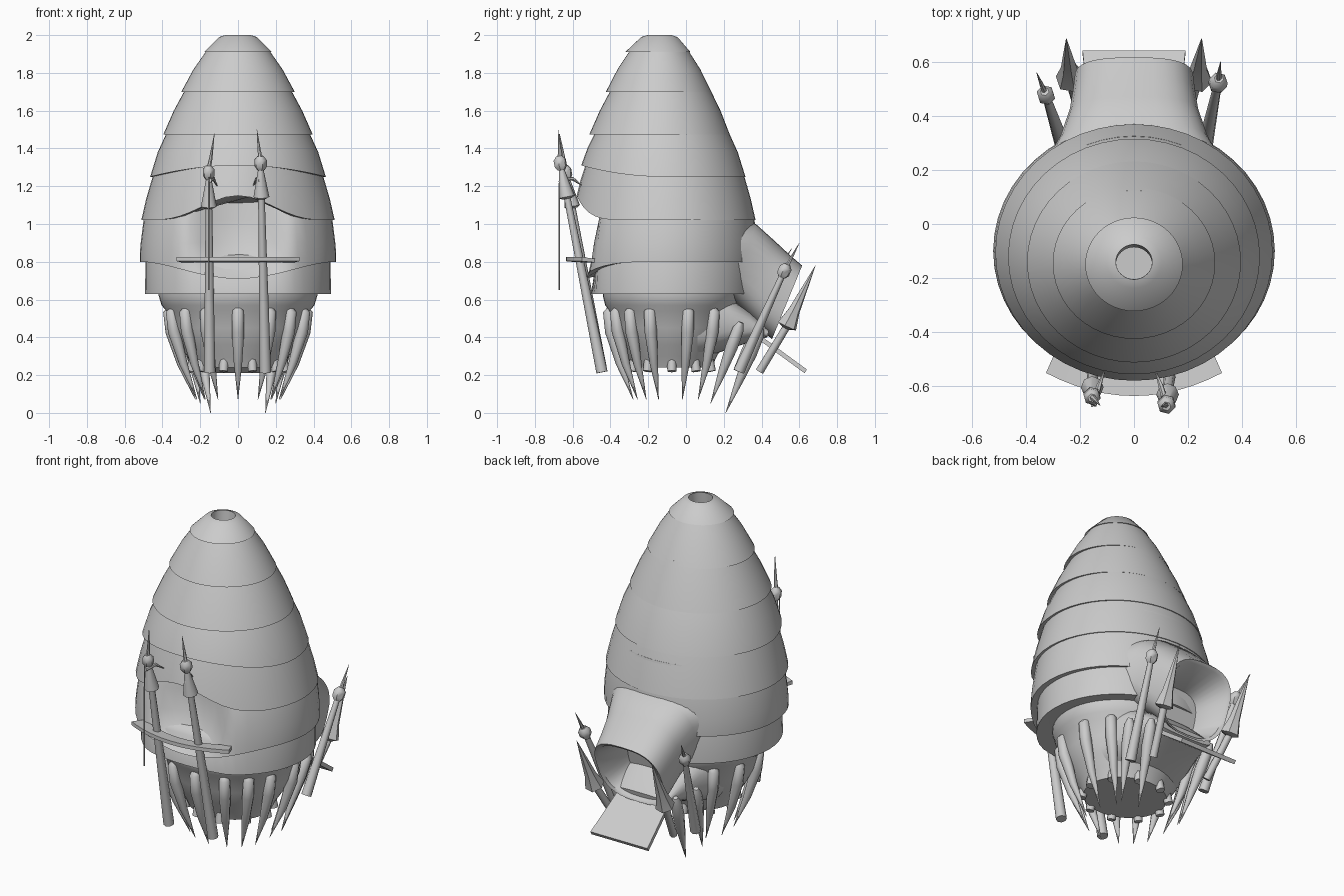
import bpy
import bmesh
from math import sin, cos, pi, radians, copysign
from mathutils import Vector

cube = bpy.data.objects.get("Cube")
if cube:
    bpy.data.objects.remove(cube, do_unlink=True)

grey = bpy.data.materials.new("plain_grey")
grey.use_nodes = True
colour = (0.6, 0.6, 0.6, 1)
grey.diffuse_color = colour
grey.node_tree.nodes["Principled BSDF"].inputs["Base Color"].default_value = colour
parts = []


def loft(name, rings, caps=True):
    """Skin a list of equal-length point rings."""
    bm = bmesh.new()
    rows = [[bm.verts.new(p) for p in ring] for ring in rings]
    n = len(rows[0])
    for a, b in zip(rows, rows[1:]):
        for i in range(n):
            j = (i + 1) % n
            bm.faces.new((a[i], a[j], b[j], b[i]))
    if caps:
        bm.faces.new(rows[0])
        bm.faces.new(rows[-1])
    bmesh.ops.recalc_face_normals(bm, faces=bm.faces[:])
    mesh = bpy.data.meshes.new(name)
    bm.to_mesh(mesh)
    bm.free()
    mesh.materials.append(grey)
    obj = bpy.data.objects.new(name, mesh)
    bpy.context.collection.objects.link(obj)
    parts.append(obj)
    return obj


def tube(name, points, radii, sides=8):
    """Tapered tube through points."""
    pts = [Vector(p) for p in points]
    axis = (pts[-1] - pts[0]).normalized()
    u = axis.orthogonal().normalized()
    v = axis.cross(u)
    angles = [2 * pi * i / sides for i in range(sides)]
    return loft(name, [[p + r * (u * cos(a) + v * sin(a)) for a in angles]
                       for p, r in zip(pts, radii)])


def shell(name, profile, squash, cy_top, cy_low, lift=0, power=2, caps=True, n=48):
    """Oval lathe; profile rows are z, radius, lift weight, front recess depth."""
    high = max(row[0] for row in profile)
    low = min(row[0] for row in profile)
    rings = []
    for z, r, weight, dent in profile:
        cy = cy_low + (cy_top - cy_low) * (z - low) / (high - low)
        ring = []
        for i in range(n):
            a = 2 * pi * i / n
            x, front = r * sin(a), max(0, cos(a))
            y = cy - r * squash * cos(a)
            if front:
                y += dent * max(0, 1 - (x / 0.27) ** 2)
            ring.append((x, y, z + weight * lift * front ** power))
        rings.append(ring)
    return loft(name, rings, caps)


# Overlapping roof tiers, flush at the back and stepped at the front
shell("roof_cap", [(1.9, .067, 0, 0), (2, .067, 0, 0), (1.99, .1, 0, 0),
                   (1.91, .18, 0, 0), (1.912, .16, 0, 0)], .96, -.14, -.15, caps=False)
shell("roof_tier_2", [(1.74, .066, 0, 0), (1.925, .066, 0, 0), (1.92, .165, 0, 0),
                      (1.82, .235, 0, 0), (1.7, .3, 0, 0), (1.702, .27, 0, 0)], .93, -.142, -.145)
shell("roof_tier_3", [(1.72, .275, 0, 0), (1.6, .34, 0, 0),
                      (1.475, .395, 0, 0), (1.477, .36, 0, 0)], .94, -.134, -.14)
shell("roof_tier_4", [(1.5, .37, 0, 0), (1.38, .425, .4, 0),
                      (1.25, .465, 1, 0), (1.252, .42, 1, 0)], .935, -.126, -.12, lift=.06)
shell("roof_tier_5", [(1.32, .43, .5, 0), (1.25, .452, .6, 0), (1.13, .487, .8, 0),
                      (1.02, .512, 1, 0), (1.022, .47, 1, 0)], .925, -.11, -.105,
      lift=.13, power=8)
shell("wall_upper", [(1.2, .45, 0, .13), (1.02, .5, 0, .17), (.9, .515, 0, .17),
                     (.84, .52, .7, .11), (.8, .52, 1, .04), (.802, .47, 1, .0)],
      .91, -.085, -.1, lift=-.09, power=4)
shell("wall_lower", [(.84, .48, 0, .1), (.8, .49, 0, .06), (.63, .492, 0, .04),
                     (.632, .4, 0, 0)], .92, -.085, -.09)

# Round bowl under the walls
shell("base_bowl", [(.68, .42, 0, 0), (.62, .42, 0, 0), (.57, .405, 0, 0), (.54, .38, 0, 0),
                    (.45, .355, 0, 0), (.36, .31, 0, 0), (.3, .27, 0, 0), (.24, .24, 0, 0)],
      .88, -.07, -.075)


# Rear entrance hood with a hollow mouth, and the keel joining it to the bowl
def hood_ring(y_top, z_top, y_low, z_low, half, n=32):
    ring = []
    for i in range(n):
        c, s = cos(2 * pi * i / n), sin(2 * pi * i / n)
        c, s = [copysign(abs(k) ** 0.7, k) for k in (c, s)]
        t = (s + 1) / 2
        ring.append((half * c, y_low + (y_top - y_low) * t, z_low + (z_top - z_low) * t))
    return ring


loft("rear_hood", [hood_ring(*row) for row in (
    (.02, 1.03, 0, .65, .44), (.24, 1.02, .12, .64, .35), (.37, 1, .24, .59, .275),
    (.47, .91, .34, .5, .24), (.545, .84, .4, .44, .228), (.615, .78, .455, .39, .22),
    (.6, .765, .45, .405, .2), (.37, .73, .31, .47, .15))])
loft("hood_keel", [hood_ring(*row) for row in (
    (.06, .65, .06, .28, .3), (.22, .62, .22, .335, .25),
    (.34, .54, .34, .375, .21), (.44, .44, .43, .4, .18))])

# Entrance ramp
ramp_ends = [(.4, .405), (.64, .23)]
loft("entrance_ramp", [[(-w, y, z), (w, y, z), (w, y - .012, z - .02), (-w, y - .012, z - .02)]
                       for (y, z), w in zip(ramp_ends, (.165, .19))])

# Tusks around the bowl
tusk_radii = (.014, .03, .033, .022, .001)
for side in (-1, 1):
    for deg in (0, 27, 48, 69, 104, 130):
        if deg == 0 and side < 0:
            continue
        a = radians(deg)
        sx, cx = side * sin(a), -cos(a)
        steps = ((.36, .57), (.378, .54), (.362, .43), (.31, .26), (.232, .07))
        tube("bowl_tusk", [(sx * r, -.07 + cx * r * .9, z) for r, z in steps], tusk_radii)
    for (x, y, z), (tx, ty, tz) in (((.27, .29, .48), (.2, .13, .05)),
                                    ((.21, .4, .45), (.145, .21, 0))):
        path = [Vector((side * x, y, z)).lerp(Vector((side * tx, ty, tz)), t)
                for t in (0, .08, .3, .6, 1)]
        tube("hood_tusk", path, tusk_radii)

# Short pegs at the foot of the bowl
for i in range(10):
    a = 2 * pi * (i + .5) / 10
    x, y = sin(a), -cos(a)
    tube("foot_peg", [(.23 * x, -.075 + .2 * y, .31), (.25 * x, -.075 + .22 * y, .22)],
         (.026, .024))


# Poles with a cone collar, knob and long spike
def spear(name, foot, top, tip, knob, collar=True):
    foot, top, tip = Vector(foot), Vector(top), Vector(tip)
    tube(name + "_pole", [foot, top], (.03, .015))
    axis = (top - foot).normalized()
    if collar:
        tube(name + "_collar", [top - axis * .19, top - axis * .18, top - axis * .03],
             (.025, .042, .014))
    tube(name + "_knob", [top + axis * d for d in (-.035, -.015, .02, .04)],
         (.6 * knob, knob, knob, .5 * knob), 6)
    tube(name + "_spike", [top + axis * .02, top.lerp(tip, .4), tip], (.012, .009, .001), 6)


spear("front_right", (-.15, -.445, .215), (-.155, -.635, 1.27), (-.125, -.67, 1.48), .032)
spear("front_left", (.145, -.445, .215), (.12, -.665, 1.32), (.1, -.675, 1.5), .034)
spear("rear_right", (-.26, .28, .22), (-.325, .475, .74), (-.36, .56, .87), .033, False)
spear("rear_left", (.26, .28, .22), (.31, .52, .75), (.32, .6, .9), .035, False)

# Small bone horns and the hanging cord at the front
for side, x in ((-1, -.15), (1, .12)):
    tube("front_horn", [(x, -.67, 1.23), (x - side * .02, -.6, 1.24), (x - side * .04, -.545, 1.2)],
         (.012, .01, .002), 6)
tube("hanging_cord", [(-.155, -.67, 1.25), (-.155, -.672, .65)], (.004, .004), 5)

# Bladed poles beside the ramp
for side in (-1, 1):
    foot, base, tip = [Vector((side * x, y, z)) for x, y, z in
                       ((.19, .39, .22), (.235, .535, .46), (.25, .685, .78))]
    tube("ramp_pole", [foot, base], (.022, .02))
    tube("ramp_blade", [base.lerp(tip, t) for t in (-.04, 0, .25, .5, 1)],
         (.02, .055, .032, .022, .001), 6)

# Curved balcony plank
plank = []
for i in range(13):
    t = i / 6 - 1
    bow = .085 * t * t
    outer, inner = (.325 * t, -.635 + bow), (.29 * t, -.555 + bow)
    plank.append([(*outer, .825), (*inner, .815), (*inner, .795), (*outer, .803)])
loft("balcony_plank", plank)

# Smooth shading with crisp lips
bpy.ops.object.select_all(action="DESELECT")
for obj in parts:
    obj.select_set(True)
bpy.context.view_layer.objects.active = parts[0]
bpy.ops.object.shade_smooth_by_angle(angle=radians(50))
